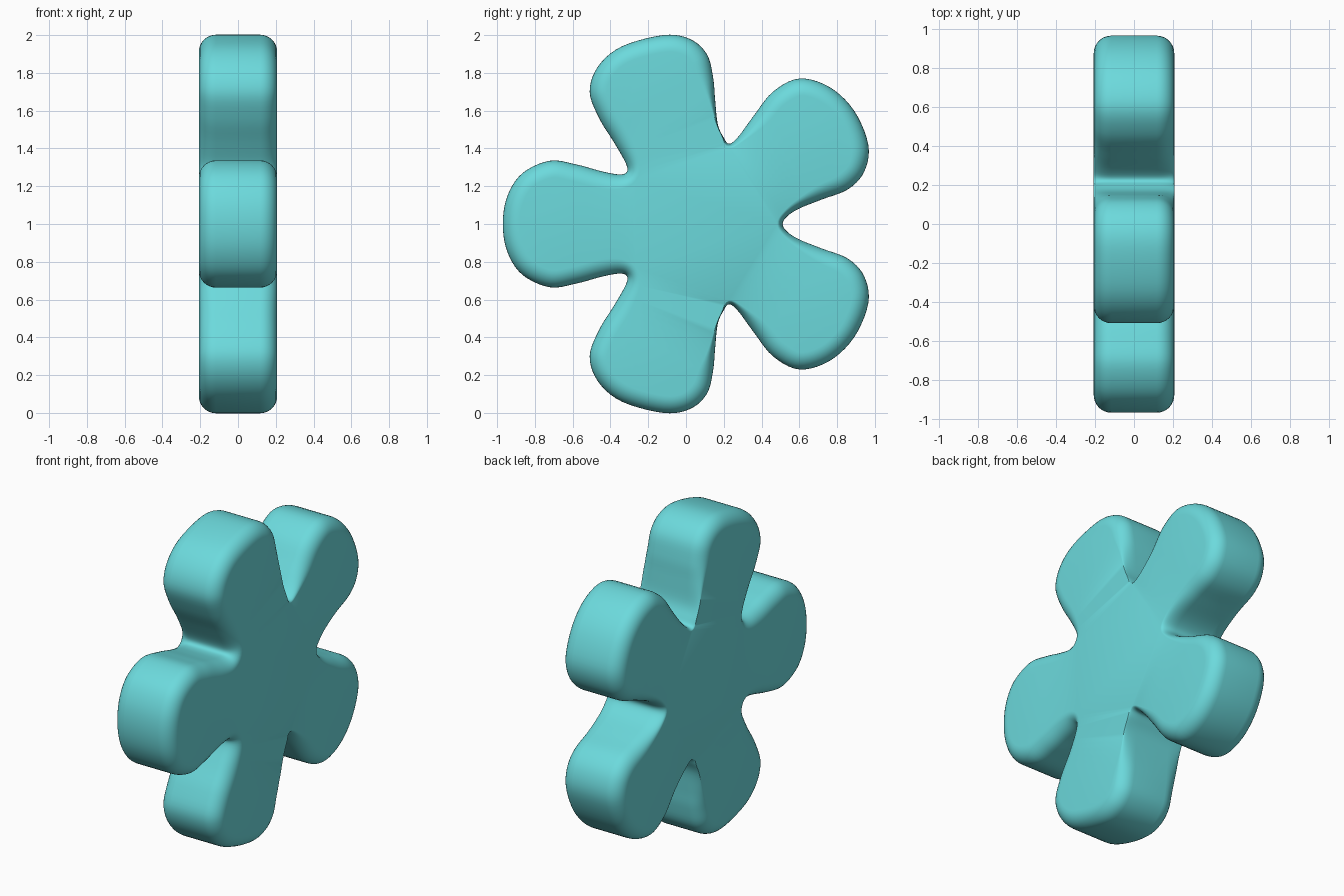
import bpy, bmesh, math
from mathutils import Vector

if "Cube" in bpy.data.objects:
    bpy.data.objects.remove(bpy.data.objects["Cube"])

HALF = 0.207      # half the thickness
ROUND = 0.09      # depth of the rounded rim
R = ROUND

# Upper half of the outline: y, height above centre, rim inset
upper = [
    (-.97, 0, R), (-.945, .15, R), (-.865, .27, R), (-.72, .335, R), (-.58, .315, R),
    (-.45, .28, R), (-.36, .263, .08), (-.315, .273, .065), (-.318, .32, .075),
    (-.38, .43, R), (-.46, .56, R), (-.51, .70, R), (-.465, .835, R), (-.34, .94, R),
    (-.12, 1.0, R), (.02, .98, R), (.11, .90, R), (.143, .78, .075), (.154, .66, .035),
    (.168, .53, .006), (.198, .46, .005), (.228, .425, .02), (.275, .46, .035),
    (.36, .575, .08), (.46, .70, R), (.60, .77, R), (.76, .725, R), (.89, .60, R),
    (.965, .42, R), (.945, .28, R), (.86, .185, R), (.72, .13, .075),
    (.60, .082, .045), (.535, .04, .03),
]
notch = [(.512, 0, .03)]
lower = [(y, -z, d) for y, z, d in reversed(upper[1:])]
control = [Vector(p) for p in upper + notch + lower]


def smooth_loop(points, steps):
    """Closed Catmull-Rom curve through the points."""
    out, n = [], len(points)
    for i in range(n):
        a, b, c, d = (points[(i + k) % n] for k in (-1, 0, 1, 2))
        for s in range(steps):
            t = s / steps
            out.append(0.5 * (2 * b + (c - a) * t + (2 * a - 5 * b + 4 * c - d) * t**2
                              + (3 * b - a - 3 * c + d) * t**3))
    return out


loop = smooth_loop(control, 5)
count = len(loop)

# Inward direction at each outline point (the outline runs clockwise)
inward = []
for i in range(count):
    t = loop[(i + 1) % count] - loop[i - 1]
    inward.append(Vector((t.y, -t.x)).normalized())

# Rim section from one face to the other: x position, share of the inset
arc = [math.pi / 2 * k / 8 for k in range(9)]
section = [(HALF - ROUND + ROUND * math.cos(a), 1 - math.sin(a)) for a in arc]
section += [(-x, s) for x, s in reversed(section)]

# Flower body: rings around the rim, closed by two flat faces
bm = bmesh.new()
rings = []
for x, share in section:
    rings.append([bm.verts.new((x, p.x + n.x * p.z * share, 1 + p.y + n.y * p.z * share))
                  for p, n in zip(loop, inward)])
for r0, r1 in zip(rings, rings[1:]):
    for i in range(count):
        j = (i + 1) % count
        bm.faces.new((r0[i], r0[j], r1[j], r1[i]))
caps = [bm.faces.new(rings[0]), bm.faces.new(rings[-1])]
bmesh.ops.recalc_face_normals(bm, faces=bm.faces[:])
bmesh.ops.triangulate(bm, faces=caps)

mesh = bpy.data.meshes.new("flower_body")
bm.to_mesh(mesh)
bm.free()
flower = bpy.data.objects.new("flower_body", mesh)
bpy.context.collection.objects.link(flower)

# Turquoise colour
mat = bpy.data.materials.new("turquoise")
mat.use_nodes = True
colour = (0.15, 0.70, 0.72, 1)
mat.diffuse_color = colour
mat.node_tree.nodes["Principled BSDF"].inputs["Base Color"].default_value = colour
mesh.materials.append(mat)

# Smooth rim with crisp creases
bpy.ops.object.select_all(action="DESELECT")
flower.select_set(True)
bpy.context.view_layer.objects.active = flower
bpy.ops.object.shade_smooth_by_angle(angle=math.radians(35))
